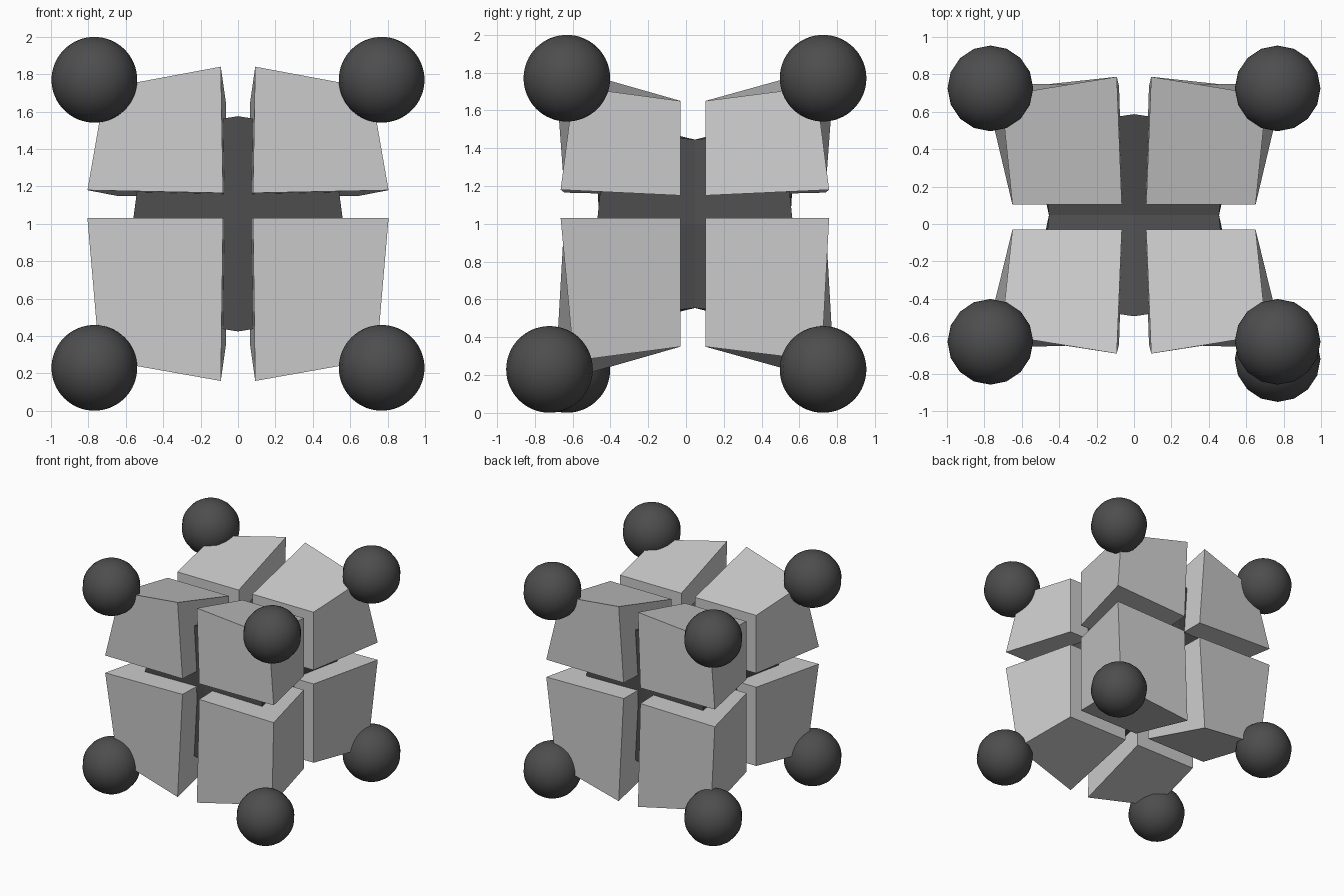
import bpy, bmesh
from itertools import product

if "Cube" in bpy.data.objects:
    bpy.data.objects.remove(bpy.data.objects["Cube"])

YC, ZC = 0.047, 1.0
dark = bpy.data.materials.new("dark_grey")
dark.diffuse_color = (0.075, 0.075, 0.075, 1)
dark.use_nodes = True
dark.node_tree.nodes["Principled BSDF"].inputs["Base Color"].default_value = dark.diffuse_color

# quads of a cell, indexed by corner bits 4x + 2y + z
QUADS = [(0, 1, 3, 2), (4, 6, 7, 5), (0, 4, 5, 1), (2, 3, 7, 6), (0, 2, 6, 4), (1, 5, 7, 3)]
OUTER = (1, 3, 5)

# one octant's corners: (x, y offset, z offset); None = inner side of the gap
CORNER = {
    (0, 0, 0): (0.06, None, None), (1, 0, 0): (0.65, None, None),
    (0, 0, 1): (0.065, None, 0.65), (1, 0, 1): (0.65, None, 0.65),
    (0, 1, 0): (0.08, 0.69, None), (1, 1, 0): (0.805, 0.71, None),
    (0, 1, 1): (0.092, 0.74, 0.84), (1, 1, 1): (0.71, 0.64, 0.725),
}


def corner(sx, sy, sz, b):
    x, y, z = CORNER[b]
    if y is None:
        y_pos = 0.103 if sy > 0 else -0.03
    else:
        y_pos = YC + sy * y
    if z is None:
        z_pos = (1.165 if b[1] else 1.15) if sz > 0 else 1.03
        if b == (1, 1, 0) and sz > 0:
            z_pos = 1.18
    else:
        z_pos = ZC + sz * z
    if b == (1, 1, 1) and sz < 0:        # lower outer corners sit a little wider
        x = 0.74
        y_pos += 0.03 if sy > 0 else 0.0
    return (sx * x, y_pos, z_pos)


def core_corner(sx, sy, sz, b):
    # same silhouette at 70 percent with the gaps closed
    x, y, z = CORNER[b]
    return (sx * b[0] * x * 0.7, YC + sy * b[1] * (y or 0) * 0.73,
            ZC + sz * b[2] * (z or 0) * 0.685)


def add_cell(bm, signs, place, faces):
    vs = [bm.verts.new(place(*signs, b)) for b in product((0, 1), repeat=3)]
    for f in faces:
        bm.faces.new([vs[i] for i in QUADS[f]])


def finish(bm, name, mat=None):
    bmesh.ops.remove_doubles(bm, verts=bm.verts, dist=1e-4)
    loose = [v for v in bm.verts if not v.link_faces]
    bmesh.ops.delete(bm, geom=loose, context='VERTS')
    bmesh.ops.recalc_face_normals(bm, faces=bm.faces)
    me = bpy.data.meshes.new(name)
    bm.to_mesh(me)
    bm.free()
    ob = bpy.data.objects.new(name, me)
    bpy.context.collection.objects.link(ob)
    if mat:
        me.materials.append(mat)
    return ob


OCTANTS = list(product((-1, 1), repeat=3))


def label(sx, sy, sz):
    return "_".join((("lower", "upper")[sz > 0], ("front", "back")[sy > 0],
                     ("left", "right")[sx > 0]))


# eight light blocks and their corner balls
for s in OCTANTS:
    bm = bmesh.new()
    add_cell(bm, s, corner, range(6))
    finish(bm, "block_" + label(*s))

    y = 0.725 if s[1] > 0 else -0.63
    if s == (1, -1, -1):                 # this ball sits further forward
        y = -0.722
    bpy.ops.mesh.primitive_uv_sphere_add(segments=16, ring_count=32, radius=0.229,
                                         location=(s[0] * 0.768, y, ZC + s[2] * 0.77))
    ball = bpy.context.object
    ball.name = "ball_" + label(*s)
    ball.data.materials.append(dark)
    bpy.ops.object.shade_smooth()

# dark pinched core behind the gaps
bm = bmesh.new()
for s in OCTANTS:
    add_cell(bm, s, core_corner, OUTER)
finish(bm, "core", dark)
